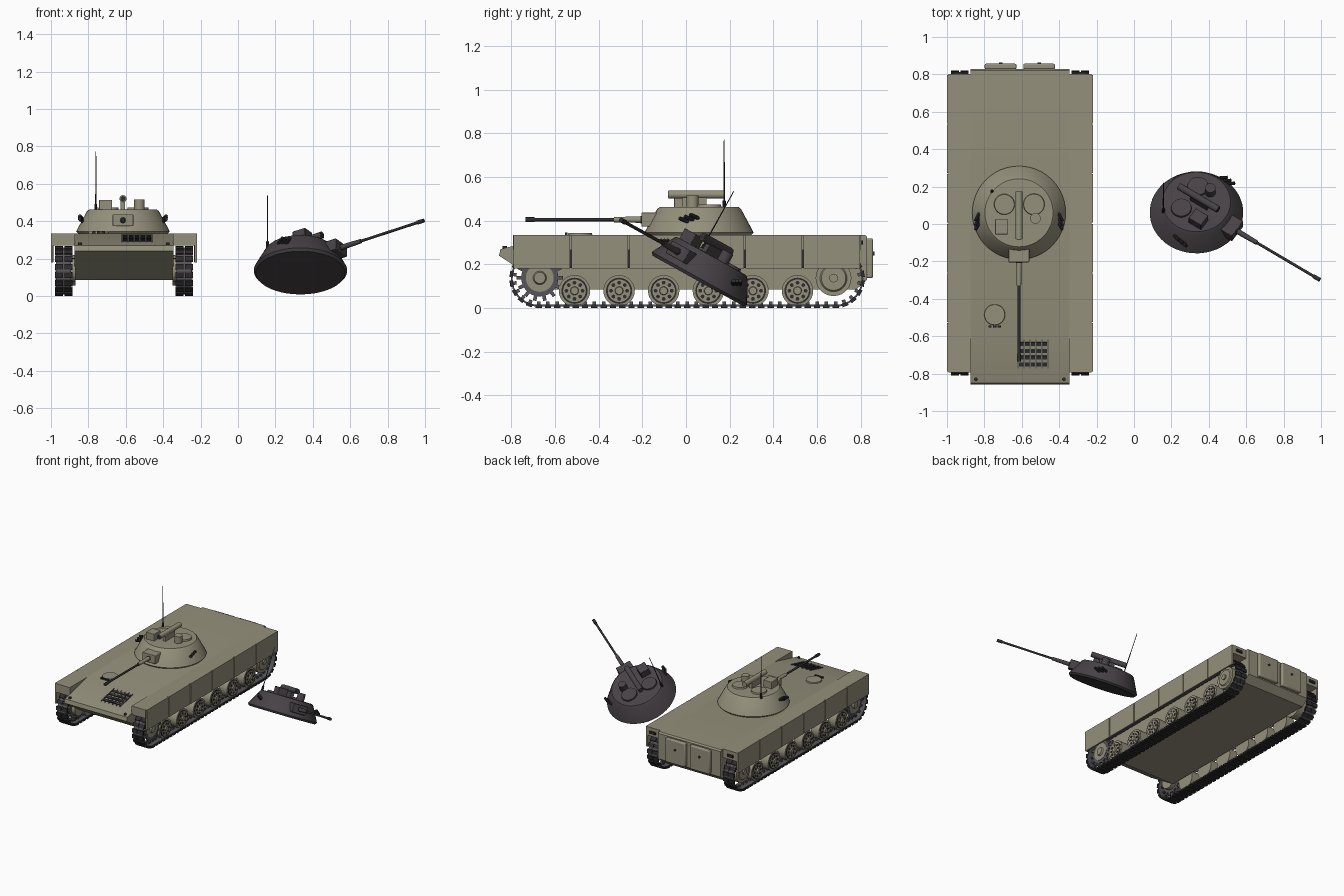
import bpy, bmesh
from math import pi, sin, cos, radians, atan
from mathutils import Matrix, Vector

if "Cube" in bpy.data.objects:
    bpy.data.objects.remove(bpy.data.objects["Cube"])


def material(name, rgb):
    m = bpy.data.materials.new(name)
    m.use_nodes = True
    m.diffuse_color = (*rgb, 1)
    m.node_tree.nodes["Principled BSDF"].inputs["Base Color"].default_value = (*rgb, 1)
    return m


OLIVE = material("olive_paint", (.30, .28, .20))
BLACK = material("black_rubber", (.028, .025, .028))
METAL = material("track_metal", (.095, .09, .10))
CHAR = material("charred_metal", (.065, .055, .062))
GUN = material("gunmetal", (.03, .028, .03))
VEHICLE = Matrix.Translation((-.61, 0, 0))
made = []


class Part:
    """Collects primitives into one named object."""

    def __init__(self, name, *mats):
        self.name, self.mats, self.bm = name, mats, bmesh.new()

    def paint(self, verts, mi):
        for f in {f for v in verts for f in v.link_faces}:
            f.material_index = mi
        return self

    def box(self, c, s, mi=0, rot=Matrix()):
        m = Matrix.Translation(c) @ rot @ Matrix.Diagonal((*s, 1))
        return self.paint(bmesh.ops.create_cube(self.bm, size=1, matrix=m)["verts"], mi)

    def rod(self, a, b, r, r2=None, mi=0, n=16):
        a, b = Vector(a), Vector(b)
        q = (b - a).to_track_quat('Z', 'Y').to_matrix().to_4x4()
        m = Matrix.Translation((a + b) / 2) @ q
        g = bmesh.ops.create_cone(self.bm, cap_ends=True, segments=n, radius1=r,
                                  radius2=r if r2 is None else r2, depth=(b - a).length, matrix=m)
        return self.paint(g["verts"], mi)

    def extrude(self, profile, half):
        """Extrudes a side profile of (y, z) points across the width."""
        f = self.bm.faces.new([self.bm.verts.new((-half, y, z)) for y, z in profile])
        g = bmesh.ops.extrude_face_region(self.bm, geom=[f])["geom"]
        moved = [v for v in g if isinstance(v, bmesh.types.BMVert)]
        bmesh.ops.translate(self.bm, verts=moved, vec=(2 * half, 0, 0))
        return self

    def lathe(self, profile, n=48):
        vs = [self.bm.verts.new((r, 0, z)) for r, z in profile]
        es = [self.bm.edges.new(p) for p in zip(vs, vs[1:])]
        bmesh.ops.spin(self.bm, geom=vs + es, axis=(0, 0, 1), cent=(0, 0, 0),
                       angle=2 * pi, steps=n, use_merge=True)
        bmesh.ops.remove_doubles(self.bm, verts=self.bm.verts, dist=1e-5)
        return self

    def done(self, frame=VEHICLE, bevel=0):
        bmesh.ops.recalc_face_normals(self.bm, faces=self.bm.faces)
        me = bpy.data.meshes.new(self.name)
        self.bm.to_mesh(me)
        self.bm.free()
        for m in self.mats:
            me.materials.append(m)
        ob = bpy.data.objects.new(self.name, me)
        bpy.context.collection.objects.link(ob)
        ob.matrix_world = frame
        if bevel:
            b = ob.modifiers.new("bevel", 'BEVEL')
            b.width, b.segments = bevel, 2
        made.append(ob)


# Hull
Part("hull", OLIVE).extrude([(-.85, .27), (-.857, .24), (-.62, .085), (.78, .085), (.83, .13),
                             (.83, .325), (.82, .335), (-.58, .335)], .265).done()
doors = Part("rear_doors", OLIVE)
handles = Part("door_handles", GUN)
for s in (-1, 1):
    doors.box((s * .103, .842, .228), (.17, .03, .183))
    handles.rod((s * .103, .85, .25), (s * .103, .863, .25), .009)
doors.done(bevel=.008)
handles.done()

# Front fittings: lamps, driver hatch, periscopes and engine grille
lamps = Part("front_lamps", OLIVE, GUN)
for s in (-1, 1):
    lamps.rod((s * .235, -.83, .26), (s * .235, -.83, .285), .01, mi=1)
lamps.done()
Part("driver_hatch", OLIVE).rod((-.135, -.485, .33), (-.135, -.485, .344), .057, .054, n=32).done()
scopes = Part("driver_periscopes", GUN)
for i in (-1, 0, 1):
    scopes.box((-.135 + i * .025, -.548, .34), (.018, .012, .014))
scopes.done()
slope = Matrix.Rotation(atan(.235), 4, 'X')
grille = Part("engine_grille", GUN, METAL)
for i in range(6):
    grille.box((-.01 + i * .032, -.695, .3095), (.005, .16, .008), 1, slope)
for j in range(4):
    y = -.75 + j * .036
    for i in range(5):
        grille.box((.006 + i * .032, y, .296 + (y + .75) * .235), (.024, .02, .009), 0, slope)
grille.done()

for s, side in ((1, "left"), (-1, "right")):
    # Fender with six hanging skirt panels
    Part(side + "_fender", OLIVE).box((s * .322, .004, .302), (.12, 1.594, .066)).done()
    skirt = Part(side + "_skirt", OLIVE, GUN)
    for i in range(6):
        skirt.box((s * .384, -.66 + i * .2656, .2575), (.012, .259, .155))
    for i in range(5):
        skirt.box((s * .379, -.5272 + i * .2656, .2575), (.006, .008, .15), 1)
    skirt.done()
    Part(side + "_tail_lamp", GUN).box((s * .33, .805, .30), (.05, .014, .018)).done()

    # Road wheels with dark ring, lightening holes and hub
    wheels = Part(side + "_road_wheels", OLIVE, BLACK)
    for i in range(6):
        y, z = -.511 + i * .2044, .079
        wheels.rod((s * .285, y, z), (s * .352, y, z), .072, n=28)
        wheels.rod((s * .352, y, z), (s * .354, y, z), .06, mi=1, n=28)
        wheels.rod((s * .352, y, z), (s * .357, y, z), .052, n=28)
        wheels.rod((s * .352, y, z), (s * .366, y, z), .021, .017)
        for k in range(8):
            a = k * pi / 4
            p = Vector((s * .356, y + .037 * cos(a), z + .037 * sin(a)))
            wheels.rod(p, p + Vector((s * .003, 0, 0)), .009, mi=1, n=8)
    wheels.done()

    # Front sprocket and rear idler
    sprocket = Part(side + "_sprocket", OLIVE, METAL)
    sprocket.rod((s * .26, -.67, .138), (s * .352, -.67, .138), .064, n=28)
    sprocket.rod((s * .35, -.67, .138), (s * .364, -.67, .138), .032, .026)
    for x in (.295, .345):
        sprocket.rod((s * (x - .005), -.67, .138), (s * (x + .005), -.67, .138), .085, mi=1, n=28)
        for k in range(14):
            a = k * pi / 7
            sprocket.box((s * x, -.67 + .094 * cos(a), .138 + .094 * sin(a)), (.01, .026, .016), 1,
                         Matrix.Rotation(a, 4, 'X'))
    sprocket.done()
    idler = Part(side + "_idler", OLIVE, BLACK)
    idler.rod((s * .26, .676, .137), (s * .35, .676, .137), .082, n=28)
    idler.rod((s * .35, .676, .137), (s * .357, .676, .137), .062, .056, n=28)
    idler.rod((s * .35, .676, .137), (s * .366, .676, .137), .02)
    idler.done()

    # Track: links stepped round a stadium-shaped loop
    track = Part(side + "_track", METAL, BLACK)
    r, y0, y1, zc, count = .122, -.675, .685, .134, 82
    run, arc = y1 - y0, pi * r
    for i in range(count):
        d = i * 2 * (run + arc) / count
        if d < run:
            y, z, a = y0 + d, zc - r, 0
        elif d < run + arc:
            a = (d - run) / r
            y, z = y1 + r * sin(a), zc - r * cos(a)
        elif d < 2 * run + arc:
            y, z, a = y1 - (d - run - arc), zc + r, pi
        else:
            a = pi + (d - 2 * run - arc) / r
            y, z = y0 + r * sin(a), zc - r * cos(a)
        turn = Matrix.Rotation(a, 4, 'X')
        for off, size, mi in (((0, 0, 0), (.08, .044, .008), 0),
                              ((-.025, 0, -.005), (.043, .029, .014), 1),
                              ((.025, 0, -.005), (.043, .029, .014), 1),
                              ((0, 0, .011), (.012, .016, .016), 0)):
            track.box(Vector((s * .322, y, z)) + turn @ Vector(off), size, mi, turn)
    track.done()


def turret(prefix, frame, paint, dark):
    """Turret built round its own ring centre, gun toward -y."""
    def part(name, mat):
        return Part(prefix + name, mat)
    part("turret_shell", paint).lathe([(0, 0), (.238, 0), (.25, .014), (.193, .12),
                                       (.182, .13), (0, .132)]).done(frame)
    part("gun_mantlet", paint).box((0, -.2, .073), (.11, .13, .064)).done(frame, .004)
    part("gun_sleeve", paint).rod((0, -.26, .073), (0, -.39, .073), .015, .012).done(frame)
    barrel = part("gun_barrel", dark).rod((0, -.38, .073), (0, -.775, .073), .0075)
    barrel.rod((0, -.755, .073), (0, -.795, .073), .011).done(frame)
    # Roof: hatches, sight box, round sight, launch tube and mount
    hatches = part("turret_hatches", paint)
    for x, rad in ((-.078, .056), (.08, .058)):
        hatches.rod((x, .045, .128), (x, .045, .142), rad, rad - .003, n=32)
    hatches.done(frame)
    part("sight_box", paint).box((-.093, -.075, .155), (.07, .08, .055)).done(frame, .003)
    part("round_sight", paint).rod((.088, -.03, .13), (.088, -.03, .183), .028, n=24).done(frame)
    part("launcher_mount", paint).box((0, -.02, .15), (.024, .11, .05)).done(frame)
    part("launch_tube", paint).rod((0, -.14, .188), (0, .113, .188), .019, n=20).done(frame)
    part("tube_bore", dark).rod((0, -.143, .188), (0, -.139, .188), .014, n=20).done(frame)
    part("gun_sight", dark).rod((0, -.262, .073), (0, -.268, .073), .017).done(frame)
    # Smoke dischargers on both cheeks
    smoke = part("smoke_dischargers", dark)
    for s in (-1, 1):
        for i in range(3):
            y, z = -.065 + i * .024, .068 + i * .008
            smoke.rod((s * .212, y + .015, z - .005), (s * .232, y - .025, z + .012), .009, n=10)
    smoke.done(frame)
    # Whip aerial
    aerial = part("aerial", dark).rod((-.145, .115, .12), (-.145, .115, .16), .009, .007, n=10)
    aerial.rod((-.145, .115, .16), (-.145, .115, .44), .0035, .002, n=8).done(frame)


# Mounted turret, and a burnt one lying tilted on the ground
turret("", Matrix.Translation((-.615, .06, .332)), OLIVE, GUN)
turret("wreck_", Matrix.Translation((.334, .055, .124)) @ Matrix.Rotation(radians(-29), 4, 'X')
       @ Matrix.Rotation(radians(56), 4, 'Z'), CHAR, GUN)

bpy.ops.object.select_all(action='DESELECT')
for ob in made:
    ob.select_set(True)
bpy.context.view_layer.objects.active = made[0]
bpy.ops.object.shade_smooth_by_angle(angle=radians(30))
